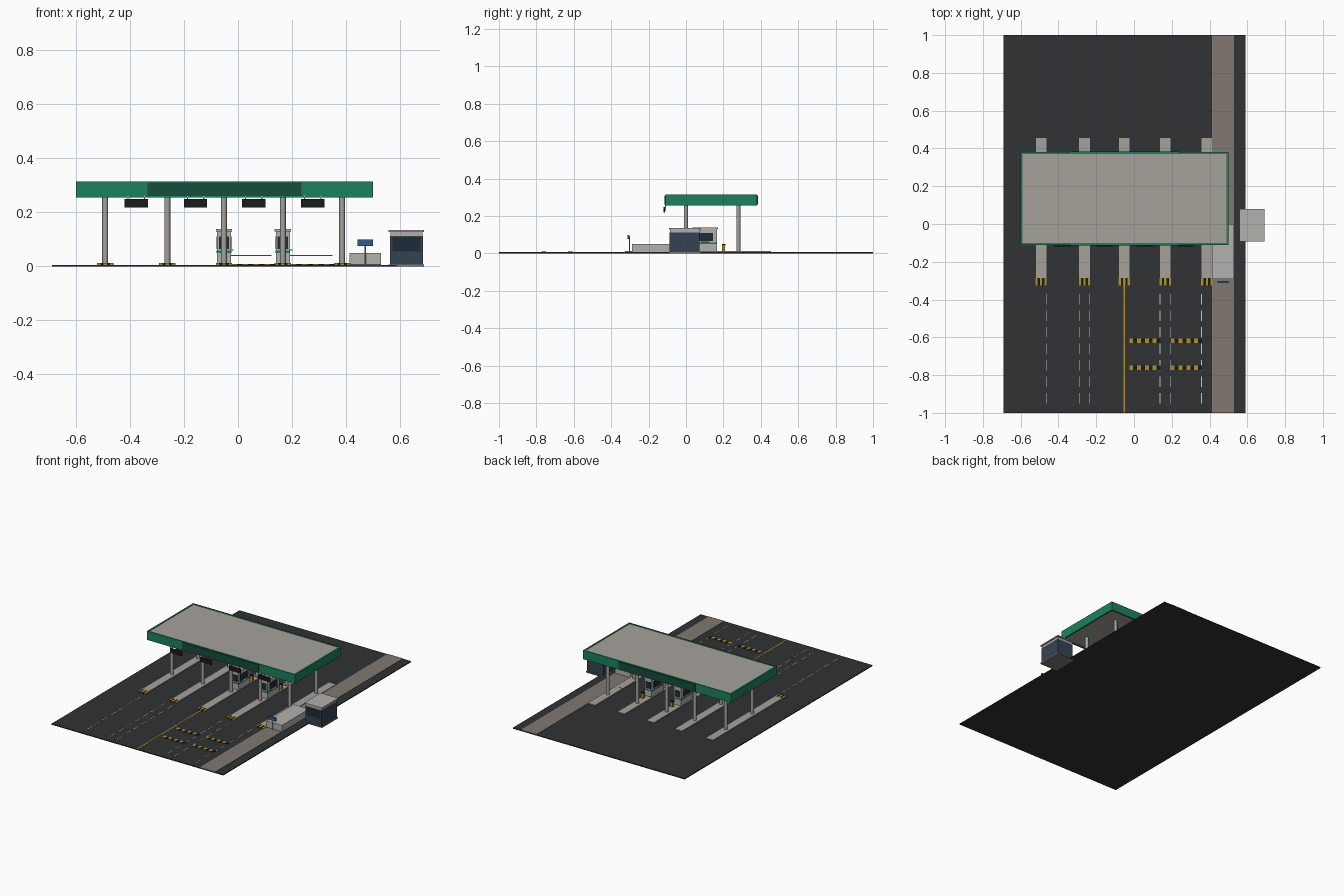
import bpy, bmesh

MATS = {}
COLORS = {
    "asphalt": (0.03, 0.032, 0.035), "concrete": (0.38, 0.36, 0.33), "paving": (0.22, 0.19, 0.165),
    "green": (0.012, 0.22, 0.11), "dark_green": (0.008, 0.075, 0.045), "navy": (0.035, 0.055, 0.085),
    "glass": (0.012, 0.025, 0.04), "yellow": (0.45, 0.28, 0.02), "black": (0.01, 0.01, 0.01),
    "white": (0.75, 0.75, 0.73), "pale": (0.45, 0.44, 0.42), "blue": (0.02, 0.11, 0.28),
}


def mat(name):
    if name not in MATS:
        m = bpy.data.materials.new(name)
        m.diffuse_color = (*COLORS[name], 1)
        MATS[name] = m
    return MATS[name]


def boxes(name, color, items):
    """One object made from boxes given as (x0, x1, y0, y1, z0, z1)."""
    bm = bmesh.new()
    for x0, x1, y0, y1, z0, z1 in items:
        vs = bmesh.ops.create_cube(bm, size=1)["verts"]
        for v in vs:
            v.co = (x0 + (v.co.x + 0.5) * (x1 - x0), y0 + (v.co.y + 0.5) * (y1 - y0),
                    z0 + (v.co.z + 0.5) * (z1 - z0))
    me = bpy.data.meshes.new(name)
    bm.to_mesh(me)
    bm.free()
    me.materials.append(mat(color))
    ob = bpy.data.objects.new(name, me)
    bpy.context.collection.objects.link(ob)
    return ob


def column(name, x, y, z0, z1, r, color):
    bpy.ops.mesh.primitive_cylinder_add(vertices=16, radius=r, depth=z1 - z0,
                                        location=(x, y, (z0 + z1) / 2))
    ob = bpy.context.object
    ob.name = name
    ob.data.materials.append(mat(color))
    bpy.ops.object.shade_smooth_by_angle()


def striped(name, x0, x1, y0, y1, z0, z1, n):
    """Bar of alternating yellow and black blocks along x."""
    w = (x1 - x0) / n
    for k, color in enumerate(("yellow", "black")):
        boxes(f"{name}_{color}", color,
              [(x0 + i * w, x0 + (i + 1) * w, y0, y1, z0, z1) for i in range(k, n, 2)])


G = 0.006
ISLANDS = (-0.492, -0.262, -0.052, 0.166, 0.386)

# Road, pavement strip and raised walkway
boxes("road_slab", "asphalt", [(-0.69, 0.59, -1, 1, 0, G)])
boxes("pavement_strip", "paving", [(0.414, 0.53, -1, 1, G, 0.008)])
boxes("raised_walkway", "pale", [(0.414, 0.53, -0.29, 0.0, G, 0.05)])

# Lane islands with striped noses and two rows of columns
for i, x in enumerate(ISLANDS):
    boxes(f"island_{i}", "concrete", [(x - 0.028, x + 0.028, -0.285, 0.455, G, 0.012)])
    striped(f"island_nose_{i}", x - 0.03, x + 0.03, -0.325, -0.285, 0.001, 0.013, 5)
    for y in (0.0, 0.28):
        column(f"column_{i}", x, y, 0.012, 0.262, 0.011, "concrete")

# Canopy: roof deck inside a green fascia, with darker front and back panels
boxes("canopy_deck", "concrete", [(-0.592, 0.492, -0.102, 0.372, 0.262, 0.312)])
boxes("canopy_fascia", "green", [
    (-0.60, 0.50, -0.11, -0.10, 0.255, 0.315), (-0.60, 0.50, 0.37, 0.38, 0.255, 0.315),
    (-0.60, -0.59, -0.10, 0.37, 0.255, 0.315), (0.49, 0.50, -0.10, 0.37, 0.255, 0.315)])
boxes("fascia_panels", "dark_green", [
    (-0.336, 0.235, -0.115, -0.11, 0.26, 0.31), (-0.336, 0.235, 0.38, 0.385, 0.26, 0.31)])

# Lane signal boards hanging under the canopy front
boxes("lane_signals", "black",
      [(x - 0.043, x + 0.043, -0.119, -0.112, 0.219, 0.249) for x in (-0.377, -0.157, 0.058, 0.277)])
boxes("signal_hangers", "pale",
      [(x + d - 0.002, x + d + 0.002, -0.112, -0.108, 0.23, 0.262)
       for x in (-0.377, -0.157, 0.058, 0.277) for d in (-0.03, 0.03)])

# Collection booths and barrier gates on two islands
for i, (x, arm_end) in enumerate(((-0.052, 0.125), (0.166, 0.35))):
    y0, y1 = 0.04, 0.165
    boxes(f"booth_body_{i}", "pale", [(x - 0.026, x + 0.026, y0, y1, 0.012, 0.13)])
    boxes(f"booth_roof_{i}", "pale", [(x - 0.03, x + 0.03, y0 - 0.006, y1 + 0.006, 0.13, 0.138)])
    boxes(f"booth_windows_{i}", "glass", [
        (x - 0.0275, x + 0.0275, y0 + 0.02, y1 - 0.02, 0.065, 0.11),
        (x - 0.019, x + 0.019, y0 - 0.0015, y1 + 0.0015, 0.065, 0.11)])
    boxes(f"booth_stripe_{i}", "green",
          [(x - 0.0275, x + 0.0275, y0 - 0.0015, y1 + 0.0015, 0.05, 0.058)])
    boxes(f"booth_counter_{i}", "pale", [(x + 0.026, x + 0.036, 0.08, 0.125, 0.059, 0.063)])
    boxes(f"barrier_post_{i}", "yellow", [(x + 0.006, x + 0.024, 0.193, 0.209, 0.012, 0.045)])
    boxes(f"barrier_cap_{i}", "black", [(x + 0.005, x + 0.025, 0.192, 0.21, 0.045, 0.05)])
    boxes(f"barrier_arm_{i}", "white", [(x + 0.015, arm_end, 0.2095, 0.2125, 0.038, 0.042)])

# Office kiosk beside the road
boxes("kiosk_base", "paving", [(0.558, 0.69, -0.092, 0.08, 0, 0.007)])
boxes("kiosk_body", "navy", [(0.563, 0.685, -0.088, 0.073, 0.007, 0.112)])
boxes("kiosk_band", "pale", [(0.565, 0.683, -0.086, 0.071, 0.112, 0.127)])
boxes("kiosk_roof", "pale", [(0.558, 0.69, -0.092, 0.08, 0.127, 0.135)])
boxes("kiosk_window", "glass", [(0.572, 0.676, -0.0895, -0.088, 0.055, 0.108)])

# Blue roadside sign
boxes("sign_panel", "blue", [(0.443, 0.50, -0.313, -0.302, 0.076, 0.099)])
column("sign_post", 0.471, -0.303, G, 0.09, 0.003, "pale")

# Painted lane lines and striped speed bumps
boxes("lane_dashes", "white",
      [(x - 0.002, x + 0.002, -0.425 - 0.0875 * k, -0.37 - 0.0875 * k, G, 0.007)
       for x in (-0.464, -0.29, -0.234, 0.138, 0.194, 0.358) for k in range(7)])
boxes("centre_line", "yellow", [(-0.056, -0.048, -1, -0.325, G, 0.007)])
for y in (-0.618, -0.76):
    for x0, x1 in ((-0.025, 0.14), (0.195, 0.36)):
        striped("speed_bump", x0, x1, y - 0.012, y + 0.012, G, 0.009, 8)
